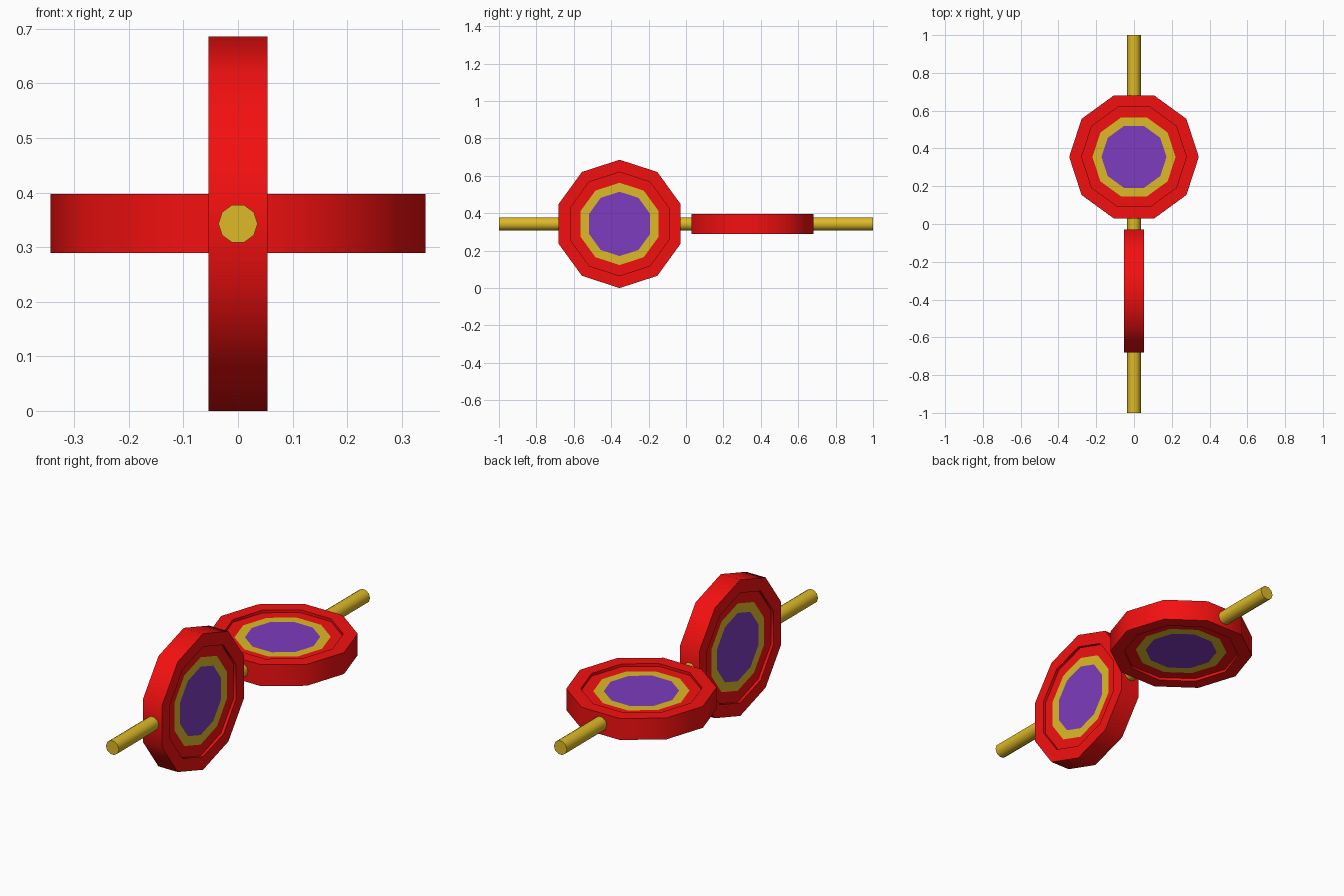
import bpy, bmesh, math

if "Cube" in bpy.data.objects:
    bpy.data.objects.remove(bpy.data.objects["Cube"])

SIDES = 10
AXLE_Z = 0.343


def material(name, rgb):
    m = bpy.data.materials.new(name)
    m.diffuse_color = (*rgb, 1)
    m.use_nodes = True
    m.node_tree.nodes["Principled BSDF"].inputs["Base Color"].default_value = m.diffuse_color
    return m


red = material("red", (0.90, 0.005, 0.005))
yellow = material("yellow", (0.73, 0.49, 0.02))
purple = material("purple", (0.205, 0.045, 0.51))


def lathe(name, profile, mats, strip_mats, location, rotation):
    """Spin (radius, height) points about local z and cap both ends."""
    bm = bmesh.new()
    rings = []
    for r, h in profile:
        rings.append([bm.verts.new((r * math.cos(i * math.tau / SIDES),
                                    r * math.sin(i * math.tau / SIDES), h))
                      for i in range(SIDES)])
    for a, b, mat in zip(rings, rings[1:], strip_mats):
        for i in range(SIDES):
            j = (i + 1) % SIDES
            bm.faces.new((a[i], a[j], b[j], b[i])).material_index = mat
    for ring in (rings[0], rings[-1]):
        bm.faces.new(ring).material_index = len(mats) - 1
    bmesh.ops.recalc_face_normals(bm, faces=bm.faces)
    mesh = bpy.data.meshes.new(name)
    bm.to_mesh(mesh)
    bm.free()
    for m in mats:
        mesh.materials.append(m)
    obj = bpy.data.objects.new(name, mesh)
    obj.location, obj.rotation_euler = location, rotation
    bpy.context.collection.objects.link(obj)
    bpy.ops.object.select_all(action='DESELECT')
    obj.select_set(True)
    bpy.context.view_layer.objects.active = obj
    bpy.ops.object.shade_smooth_by_angle(angle=math.radians(40))
    return obj


# Wheels: red rim, recessed face with yellow ring and purple centre, both sides
HALF, FLOOR = 0.054, 0.040
side = [(0.172, FLOOR), (0.22, FLOOR), (0.277, FLOOR), (0.277, HALF), (0.343, HALF)]
wheel_profile = side + [(r, -h) for r, h in reversed(side)]
wheel_strips = [1, 0, 0, 0, 0, 0, 0, 0, 1]
for name, y, rot in (("upright_wheel", -0.355, (0, math.pi / 2, 0)),
                     ("flat_wheel", 0.355, (0, 0, 0))):
    lathe(name, wheel_profile, [red, yellow, purple], wheel_strips, (0, y, AXLE_Z), rot)

# Rod running through both wheels
lathe("rod", [(0.036, -1), (0.036, 1)], [yellow], [0], (0, 0, AXLE_Z), (math.pi / 2, 0, 0))
